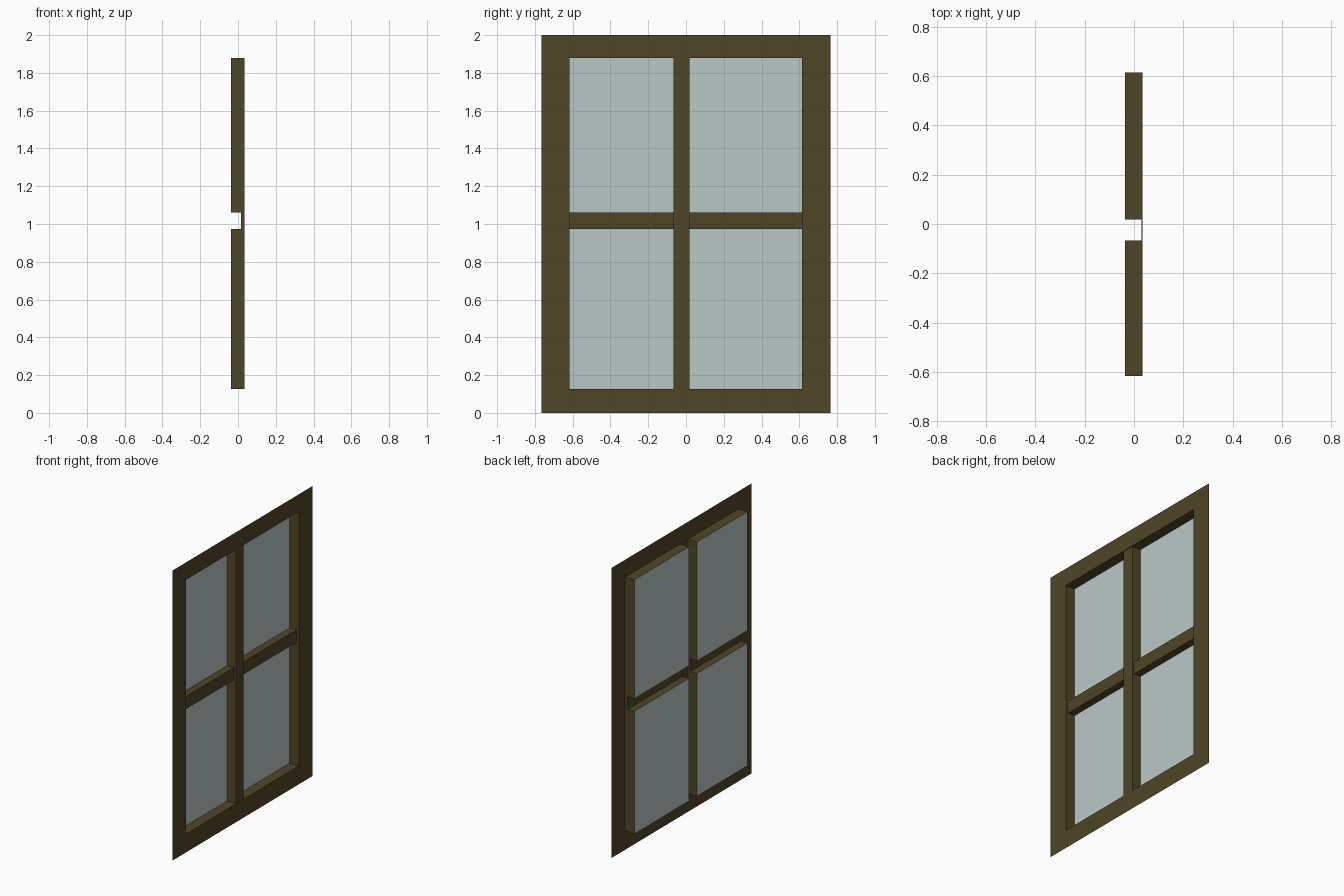
import bpy, bmesh

if "Cube" in bpy.data.objects:
    bpy.data.objects.remove(bpy.data.objects["Cube"])

# Grid lines of the window, and depth (x) of each level
YS = [-0.765, -0.617, -0.067, 0.019, 0.614, 0.765]
ZS = [0.0, 0.127, 0.973, 1.06, 1.88, 2.0]
FRAME, UPRIGHT, RAIL, GLASS = 0.034, 0.030, 0.015, -0.036


def material(name, color):
    m = bpy.data.materials.new(name)
    m.diffuse_color = (*color, 1)
    m.use_nodes = True
    m.node_tree.nodes["Principled BSDF"].inputs["Base Color"].default_value = m.diffuse_color
    return m


wood = material("brown_wood", (0.080, 0.061, 0.019))
glass = material("pale_glass", (0.49, 0.58, 0.58))


def level(i, j):
    """Depth of the cell in column i, row j."""
    if i in (0, 4) or j in (0, 4):
        return FRAME
    if i == 2:
        return UPRIGHT
    return RAIL if j == 2 else GLASS


def make(name, quads, mat):
    bm = bmesh.new()
    for q in quads:
        bm.faces.new([bm.verts.new(p) for p in q])
    bmesh.ops.remove_doubles(bm, verts=bm.verts, dist=1e-5)
    mesh = bpy.data.meshes.new(name)
    bm.to_mesh(mesh)
    bm.free()
    mesh.materials.append(mat)
    bpy.context.collection.objects.link(bpy.data.objects.new(name, mesh))


def sheet(i, j):
    x, (y0, y1), (z0, z1) = level(i, j), YS[i:i + 2], ZS[j:j + 2]
    return [(x, y0, z0), (x, y1, z0), (x, y1, z1), (x, y0, z1)]


def step_walls():
    """Side walls wherever two neighbouring cells differ in depth."""
    for i in range(5):
        for j in range(5):
            a = level(i, j)
            if i < 4 and level(i + 1, j) != a:
                b, y = level(i + 1, j), YS[i + 1]
                yield [(a, y, ZS[j]), (b, y, ZS[j]), (b, y, ZS[j + 1]), (a, y, ZS[j + 1])]
            if j < 4 and level(i, j + 1) != a:
                b, z = level(i, j + 1), ZS[j + 1]
                yield [(a, YS[i + 1], z), (b, YS[i + 1], z), (b, YS[i], z), (a, YS[i], z)]


# Flat parts, grouped by depth
for name, depth, mat in (("outer_frame", FRAME, wood), ("upright_bar", UPRIGHT, wood),
                         ("cross_bar", RAIL, wood), ("window_panes", GLASS, glass)):
    make(name, [sheet(i, j) for i in range(5) for j in range(5) if level(i, j) == depth], mat)

# Recess walls around panes and bars
make("recess_walls", step_walls(), wood)
